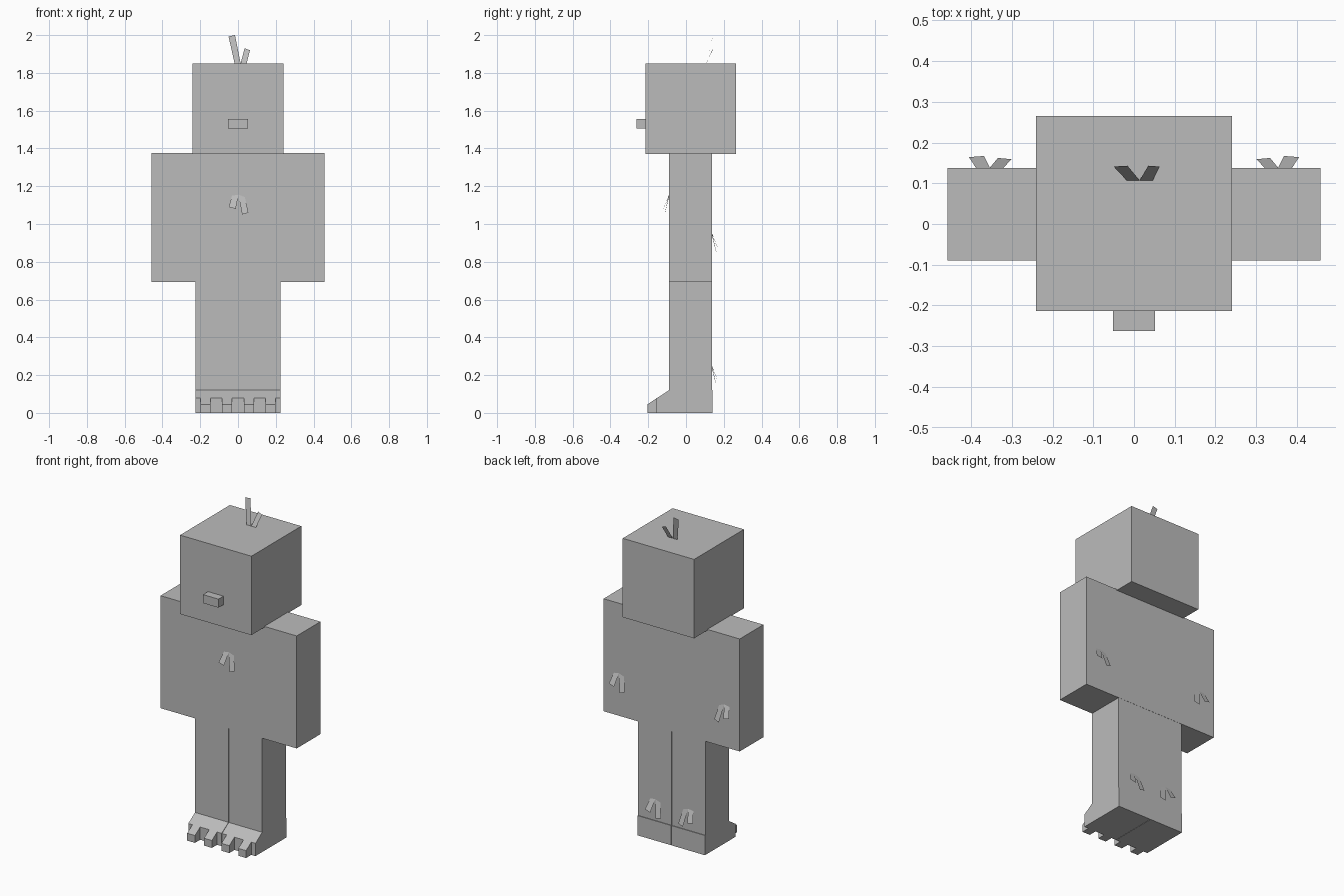
import bpy

if "Cube" in bpy.data.objects:
    bpy.data.objects.remove(bpy.data.objects["Cube"])

grey = bpy.data.materials.new("grey")
grey.diffuse_color = (0.5, 0.5, 0.5, 1)
grey.use_nodes = True
grey.node_tree.nodes["Principled BSDF"].inputs["Base Color"].default_value = grey.diffuse_color


def make(name, verts, faces):
    mesh = bpy.data.meshes.new(name)
    mesh.from_pydata(verts, [], faces)
    mesh.materials.append(grey)
    obj = bpy.data.objects.new(name, mesh)
    bpy.context.collection.objects.link(obj)
    return obj


def prism(profile, x0, x1):
    """Extrude a (y, z) profile, listed clockwise seen from +x, along x."""
    n = len(profile)
    verts = [(x, y, z) for x in (x0, x1) for y, z in profile]
    faces = [tuple(range(n)), tuple(range(2 * n - 1, n - 1, -1))]
    faces += [(i, i + n, (i + 1) % n + n, (i + 1) % n) for i in range(n)]
    return verts, faces


def box(name, x, y, z):
    profile = [(y[0], z[0]), (y[0], z[1]), (y[1], z[1]), (y[1], z[0])]
    return make(name, *prism(profile, *x))


# Head, nose and one wide block for torso with arms
box("head", (-0.24, 0.24), (-0.214, 0.265), (1.37, 1.85))
box("nose", (-0.052, 0.052), (-0.262, -0.214), (1.505, 1.557))
box("torso", (-0.458, 0.458), (-0.09, 0.138), (0.692, 1.376))

FOOT = [(-0.205, 0), (-0.205, 0.045), (-0.09, 0.12), (0.141, 0.12), (0.141, 0)]
GAPS = [(-0.02, 0.032), (0.085, 0.146), (0.198, 0.25)]

for side, s in (("left", 1), ("right", -1)):
    def span(a, b):
        return tuple(sorted((s * a, s * b)))

    # Leg and wedge foot, with gaps cut between the toes
    box(side + "_leg", span(0.001, 0.226), (-0.09, 0.137), (0.12, 0.692))
    foot = make(side + "_foot", *prism(FOOT, *span(0.001, 0.226)))
    for a, b in GAPS:
        cutter = box(side + "_toe_gap_cutter", span(a, b), (-0.3, -0.155), (-0.1, 0.2))
        cutter.hide_render = True
        cutter.hide_set(True)
        mod = foot.modifiers.new("toe_gap", 'BOOLEAN')
        mod.operation = 'DIFFERENCE'
        mod.solver = 'EXACT'
        mod.object = cutter


# Tufts: two flat blades each; points are (sideways, outward, up)
SHORT = [(-0.032, 0, -0.005), (0.002, 0, 0), (-0.012, 0.029, -0.075), (-0.049, 0.026, -0.065)]
LONG = [(0.002, 0, 0), (0.036, 0, -0.012), (0.055, 0.021, -0.095), (0.022, 0.024, -0.105)]


def tuft(name, blades, x, y, z, sx, sy):
    verts = [(x + sx * p[0], y + sy * p[1], z + p[2]) for b in blades for p in b]
    make(name, verts, [(0, 1, 2, 3), (4, 5, 6, 7)])


tuft("chest_tuft", (SHORT, LONG), 0, -0.09, 1.155, 1, -1)
for s in (1, -1):
    tuft("back_tuft", (SHORT, LONG), s * 0.356, 0.138, 0.95, -s, 1)
    tuft("leg_tuft", (SHORT, LONG), s * 0.113, 0.137, 0.25, -s, 1)

# Larger upright tuft on the head
TALL = [(-0.018, 0, 0), (0.014, 0, 0), (-0.016, 0.036, 0.15), (-0.05, 0.034, 0.143)]
LOW = [(0.014, 0, 0), (0.046, 0, 0), (0.063, 0.034, 0.07), (0.035, 0.036, 0.08)]
tuft("head_tuft", (TALL, LOW), 0, 0.107, 1.85, 1, 1)
